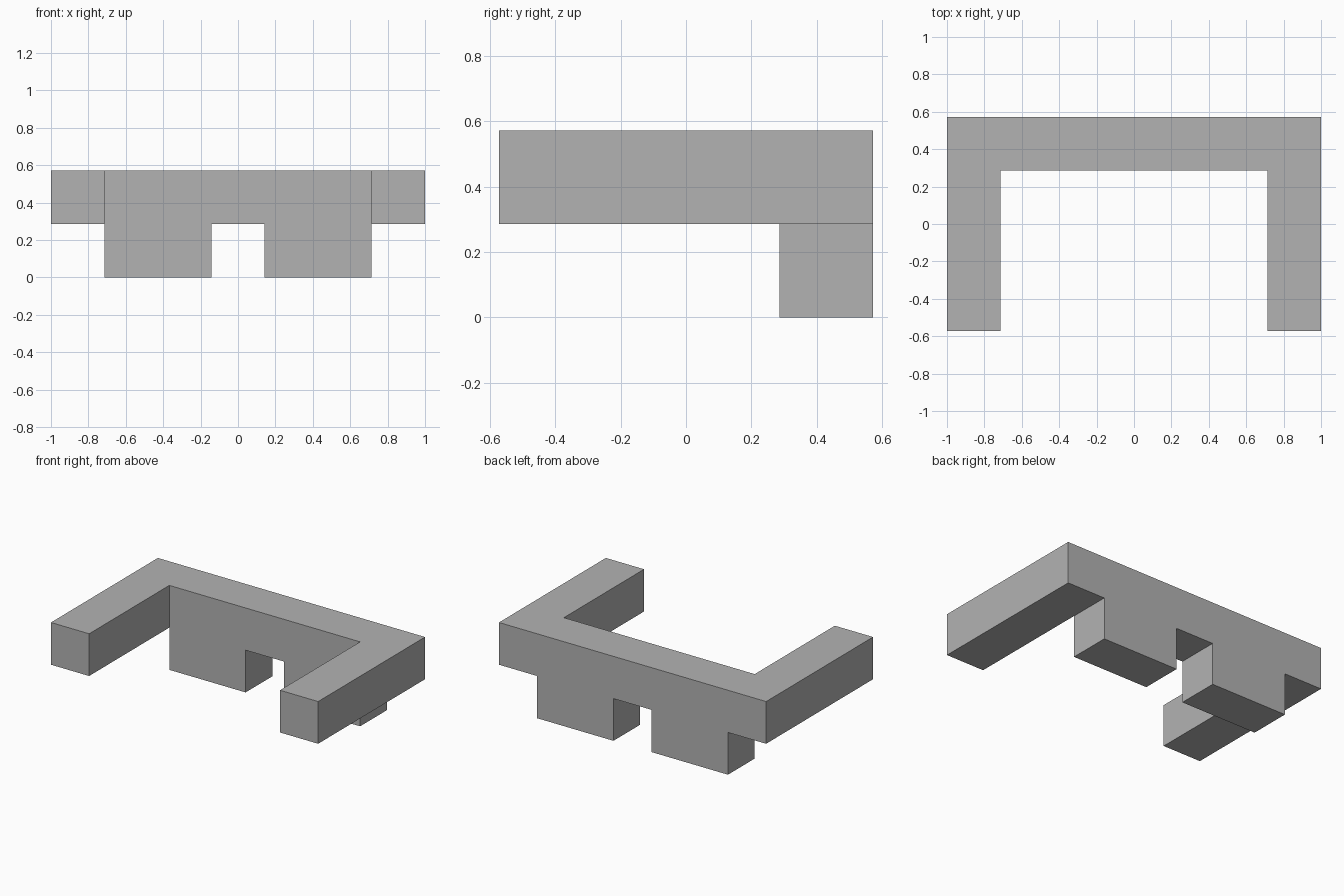
import bpy
import bmesh
from mathutils import Vector

cube = bpy.data.objects.get("Cube")
if cube:
    bpy.data.objects.remove(cube, do_unlink=True)

U = 2 / 7  # block module: the model is 7 x 4 x 2 modules

grey = bpy.data.materials.new("plain grey")
grey.use_nodes = True
colour = (0.45, 0.45, 0.45, 1)
grey.diffuse_color = colour
grey.node_tree.nodes["Principled BSDF"].inputs["Base Color"].default_value = colour

bm = bmesh.new()


def panel(column, row):
    """One square of the back wall's front side."""
    x, y, z = (column - 3.5) * U, U, row * U
    corners = [(0, 0), (U, 0), (U, U), (0, U)]
    return bm.faces.new([bm.verts.new((x + a, y, z + b)) for a, b in corners])


# Back wall outline: a full-width beam above two wide feet
for column in range(7):
    panel(column, 1)
for column in (1, 2, 4, 5):
    panel(column, 0)
bmesh.ops.remove_doubles(bm, verts=bm.verts, dist=0.001)

# Thicken the wall towards the back
front = list(bm.faces)
back = bmesh.ops.extrude_face_region(bm, geom=front, use_keep_orig=True)
bmesh.ops.translate(bm, vec=(0, U, 0),
                    verts=[v for v in back["geom"] if isinstance(v, bmesh.types.BMVert)])

# Pull the two arms forward from the beam ends
ends = [f for f in front if abs(f.calc_center_median().x) > 2.6 * U]
for end in ends:
    arm = bmesh.ops.extrude_discrete_faces(bm, faces=[end])["faces"][0]
    bmesh.ops.translate(bm, vec=Vector((0, -3 * U, 0)), verts=arm.verts)

# Merge coplanar squares into clean flat faces
bmesh.ops.recalc_face_normals(bm, faces=bm.faces)
bmesh.ops.dissolve_limit(bm, angle_limit=0.01, verts=bm.verts, edges=bm.edges)

mesh = bpy.data.meshes.new("block_frame")
bm.to_mesh(mesh)
bm.free()
mesh.materials.append(grey)
bpy.context.collection.objects.link(bpy.data.objects.new("block_frame", mesh))
